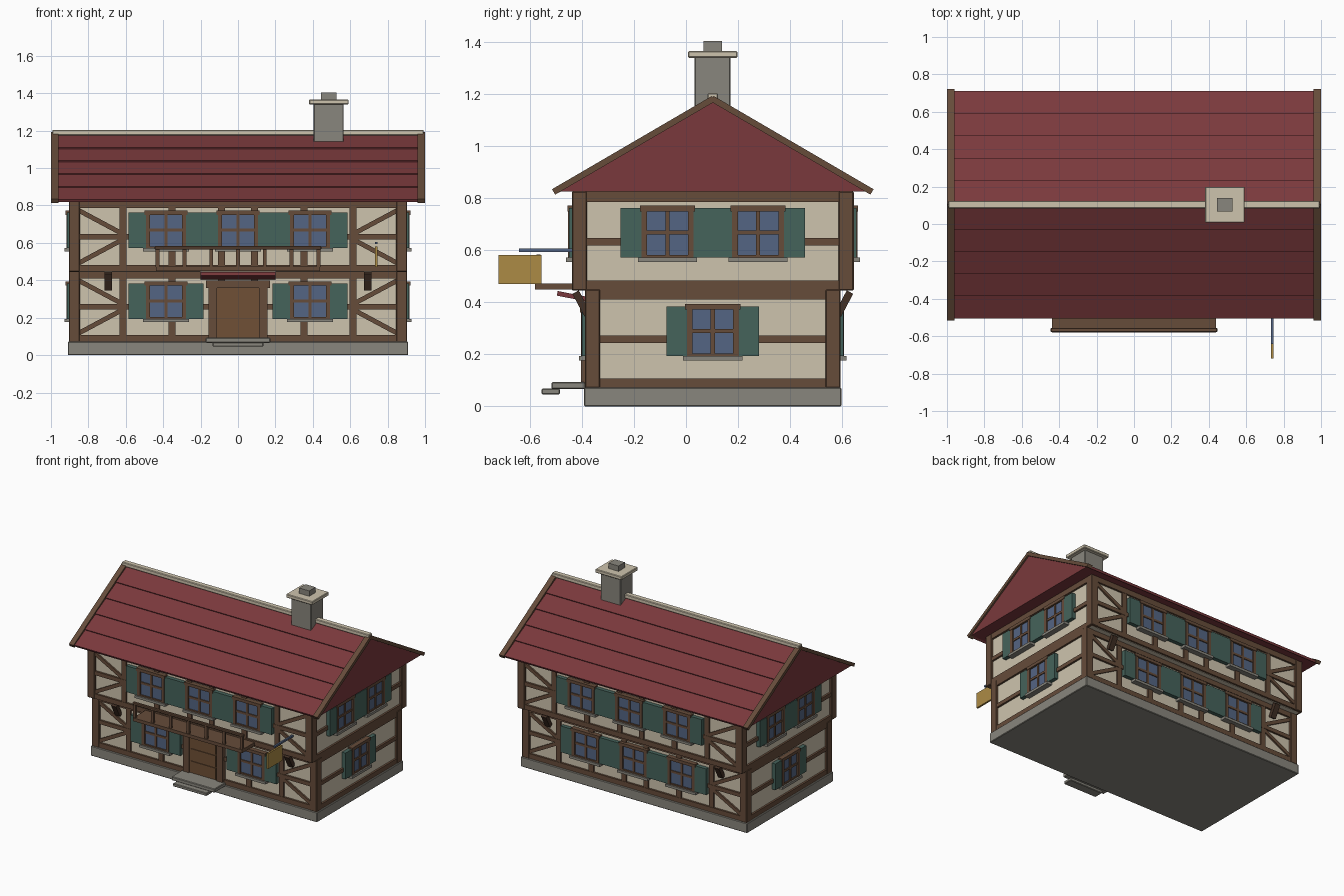
import bpy, bmesh, math
from mathutils import Matrix, Vector

if "Cube" in bpy.data.objects:
    bpy.data.objects.remove(bpy.data.objects["Cube"])

def linear(r, g, b):
    f = lambda c: (c / 255 / 12.92) if c < 11 else ((c / 255 + 0.055) / 1.055) ** 2.4
    return (f(r), f(g), f(b), 1)

COLOURS = {
    "plaster": linear(206, 196, 174), "timber": linear(102, 76, 58),
    "dark_timber": linear(66, 48, 37), "roof_red": linear(122, 57, 60),
    "stone": linear(137, 134, 125), "glass_blue": linear(84, 101, 131),
    "shutter_green": linear(69, 99, 91), "sign_gold": linear(172, 139, 69),
    "door_wood": linear(112, 80, 54),
}
MATS = {}
for cname, col in COLOURS.items():
    MATS[cname] = bpy.data.materials.new(cname)
    MATS[cname].diffuse_color = col

parts = {}
I = Matrix.Identity(4)
CY = 0.103                      # centre of the house in depth
T = Matrix.Translation

def box(name, mat, x0, x1, y0, y1, z0, z1, m=I):
    """Add a box to the named part."""
    bm = parts.setdefault(name, (bmesh.new(), mat))[0]
    size = Matrix.Diagonal((x1 - x0, y1 - y0, z1 - z0, 1))
    mid = T(((x0 + x1) / 2, (y0 + y1) / 2, (z0 + z1) / 2))
    bmesh.ops.create_cube(bm, size=1, matrix=m @ mid @ size)

def brace(name, mat, m, u0, z0, u1, z1, w, d0, d1):
    """Diagonal beam lying in a wall plane."""
    length = math.hypot(u1 - u0, z1 - z0)
    ang = math.atan2(z1 - z0, u1 - u0)
    r = m @ T(((u0 + u1) / 2, 0, (z0 + z1) / 2)) @ Matrix.Rotation(-ang, 4, 'Y')
    box(name, mat, -length / 2, length / 2, d0, d1, -w / 2, w / 2, r)

def wall(angle, dist):
    """Wall frame: x along the wall, -y outwards, z up."""
    return T((0, CY, 0)) @ Matrix.Rotation(math.radians(angle), 4, 'Z') @ T((0, -dist, 0))

def window(m, u, z, g, s, tag):
    """Window with frame, sill, cross bars and two shutters; z is the sill."""
    def b(name, mat, a, c, out, z0, z1):
        box(tag + name, mat, u + a, u + c, -out, 0.02, z + z0, z + z1, m)
    f = g + 0.022
    b("_glass", "glass_blue", -g, g, 0.004, 0.012, 0.19)
    for k in (-1, 1):
        a, c = sorted((k * g, k * f))
        b("_window_frames", "timber", a, c, 0.015, 0.01, 0.195)
        a, c = sorted((k * f, k * s))
        b("_shutters", "shutter_green", a, c, 0.012, 0.012, 0.202)
    b("_window_frames", "timber", -f - 0.006, f + 0.006, 0.018, 0.19, 0.212)
    b("_window_frames", "timber", -g, g, 0.013, 0.01, 0.022)
    b("_window_frames", "timber", -0.008, 0.008, 0.01, 0.02, 0.19)
    b("_window_frames", "timber", -g, g, 0.01, 0.1, 0.116)
    b("_sills", "stone", -f - 0.014, f + 0.014, 0.024, -0.006, 0.012)

# Stone base
box("stone_base", "stone", -0.91, 0.91, CY - 0.495, CY + 0.495, 0, 0.072)

# Storeys: plaster cores, corner posts, rails, studs, braces
for tag, hd, z0, z1 in (("ground", 0.49, 0.07, 0.45), ("upper", 0.541, 0.445, 0.826)):
    hx = 0.903
    box(tag + "_walls", "plaster", -hx + 0.016, hx - 0.016,
        CY - hd + 0.016, CY + hd - 0.016, z0, z1)
    for sx in (-1, 1):
        for sy in (-1, 1):
            cx, cy = sx * (hx - 0.028), CY + sy * (hd - 0.028)
            box(tag + "_corner_posts", "timber", cx - 0.029, cx + 0.029,
                cy - 0.029, cy + 0.029, z0, z1)
    zm = 0.258 if tag == "ground" else 0.633
    rails = ((z0 + 0.003, z0 + 0.038), (zm - 0.014, zm + 0.014), (z1 - 0.04, z1))
    for angle in (0, 90, 180, 270):
        long_side = angle in (0, 180)
        m = wall(angle, hd if long_side else hx)
        half = (hx if long_side else hd) - 0.05
        for a, b in rails:
            box(tag + "_rails", "timber", -half, half, 0.002, 0.03, a, b, m)
        if not long_side:
            continue
        for s in (-1, 1):
            for u in (0.088, 0.352, 0.615):
                box(tag + "_studs", "timber", s * u - 0.019, s * u + 0.019,
                    0.004, 0.03, z0 + 0.03, z1 - 0.03, m)
            for dz in (-1, 1):
                brace(tag + "_braces", "timber", m, s * 0.85, zm + dz * 0.14,
                      s * 0.622, zm + dz * 0.018, 0.025, 0.005, 0.03)

# Windows on every wall
FRONT, BACK = (0, 180)
for u in (-0.385, 0, 0.385):
    for angle in (FRONT, BACK):
        window(wall(angle, 0.541), u, 0.56, 0.086, 0.2, "upper")
        if angle == BACK or u:
            window(wall(angle, 0.49), u, 0.182, 0.086, 0.2, "ground")
for angle in (90, 270):
    window(wall(angle, 0.903), 0, 0.182, 0.078, 0.177, "ground")
    for u in (-0.174, 0.174):
        window(wall(angle, 0.903), u, 0.56, 0.078, 0.18, "upper")

# Brackets carrying the overhang
for angle in (FRONT, BACK):
    for u in (-0.695, 0.695):
        r = wall(angle, 0.49) @ T((u, -0.014, 0.395)) @ Matrix.Rotation(math.radians(28), 4, 'X')
        box("overhang_brackets", "dark_timber", -0.02, 0.02, -0.014, 0.014, -0.05, 0.05, r)

# Entrance: door, frame, lintel, canopy, steps
front = -0.388
box("door", "door_wood", -0.112, 0.112, front - 0.006, front + 0.02, 0.08, 0.36)
for z in (0.1, 0.19, 0.28):
    box("door_panels", "door_wood", -0.1, 0.1, front - 0.011, front, z, z + 0.08)
for s in (-1, 1):
    box("door_frame", "timber", s * 0.135 - 0.023, s * 0.135 + 0.023,
        front - 0.016, front + 0.02, 0.075, 0.37)
box("door_frame", "timber", -0.17, 0.17, front - 0.02, front + 0.02, 0.36, 0.4)
canopy = T((0, -0.441, 0.424)) @ Matrix.Rotation(math.radians(-11), 4, 'X')
box("door_canopy", "roof_red", -0.2, 0.2, -0.055, 0.055, -0.009, 0.009, canopy)
box("entrance_steps", "stone", -0.173, 0.173, -0.517, front, 0.066, 0.093)
box("entrance_steps", "stone", -0.135, 0.135, -0.555, -0.485, 0.046, 0.068)

# Balcony: floor, handrail, balusters
box("balcony_floor", "timber", -0.438, 0.438, -0.58, -0.43, 0.449, 0.473)
box("balcony_handrail", "timber", -0.446, 0.446, -0.578, -0.556, 0.564, 0.583)
for i in range(-3, 4):
    x = i * 0.1433
    box("balcony_balusters", "timber", x - 0.01, x + 0.01, -0.575, -0.559, 0.47, 0.57)

# Hanging sign
box("sign_arm", "glass_blue", 0.733, 0.746, -0.642, -0.43, 0.593, 0.606)
box("sign_board", "sign_gold", 0.733, 0.746, -0.72, -0.555, 0.47, 0.581)

# Roof body: triangular prism
EAVE, PEAK, HALF = 0.825, 1.172, 0.595
bm = parts.setdefault("roof_body", (bmesh.new(), "roof_red"))[0]
tri = [bm.verts.new((-0.988, CY + y, z)) for y, z in ((-HALF, EAVE), (HALF, EAVE), (0, PEAK))]
ext = bmesh.ops.extrude_face_region(bm, geom=[bm.faces.new(tri)])
bmesh.ops.translate(bm, vec=(1.976, 0, 0),
                    verts=[v for v in ext["geom"] if isinstance(v, bmesh.types.BMVert)])
bmesh.ops.recalc_face_normals(bm, faces=bm.faces)

# Overlapping roof courses and verge boards on both slopes
slope = math.atan2(PEAK - EAVE, HALF)
length = math.hypot(PEAK - EAVE, HALF)
for s in (0, 180):
    m = (T((0, CY, 0)) @ Matrix.Rotation(math.radians(s), 4, 'Z')
         @ T((0, -HALF, EAVE)) @ Matrix.Rotation(slope, 4, 'X'))
    step = length / 5
    for i in range(5):
        tilt = m @ T((0, i * step, 0)) @ Matrix.Rotation(math.radians(-3), 4, 'X')
        box("roof_courses", "roof_red", -0.962, 0.962, -0.008, step + 0.002, -0.004, 0.012, tilt)
    for sx in (-1, 1):
        box("verge_boards", "timber", sx * 0.98 - 0.019, sx * 0.98 + 0.019,
            -0.015, length + 0.008, -0.004, 0.02, m)
box("ridge_cap", "plaster", -0.993, 0.993, CY - 0.02, CY + 0.02, 1.175, 1.204)

# Chimney
box("chimney_stack", "stone", 0.405, 0.565, 0.032, 0.172, 1.1, 1.345)
box("chimney_cap", "plaster", 0.38, 0.592, 0.008, 0.198, 1.34, 1.366)
box("chimney_pot", "stone", 0.445, 0.526, 0.067, 0.139, 1.36, 1.405)

# Turn the parts into objects, softening the heavy edges
BEVELLED = ("stone", "posts", "cap", "steps", "handrail", "stack")
for name, (bm, mat) in parts.items():
    me = bpy.data.meshes.new(name)
    bm.to_mesh(me)
    bm.free()
    me.materials.append(MATS[mat])
    ob = bpy.data.objects.new(name, me)
    bpy.context.collection.objects.link(ob)
    if any(k in name for k in BEVELLED):
        bev = ob.modifiers.new("edge_bevel", 'BEVEL')
        bev.width = 0.004
        bev.segments = 1

for m in bpy.data.materials:
    if m.users and not m.is_grease_pencil:
        m.use_nodes = True
        m.node_tree.nodes["Principled BSDF"].inputs["Base Color"].default_value = m.diffuse_color
